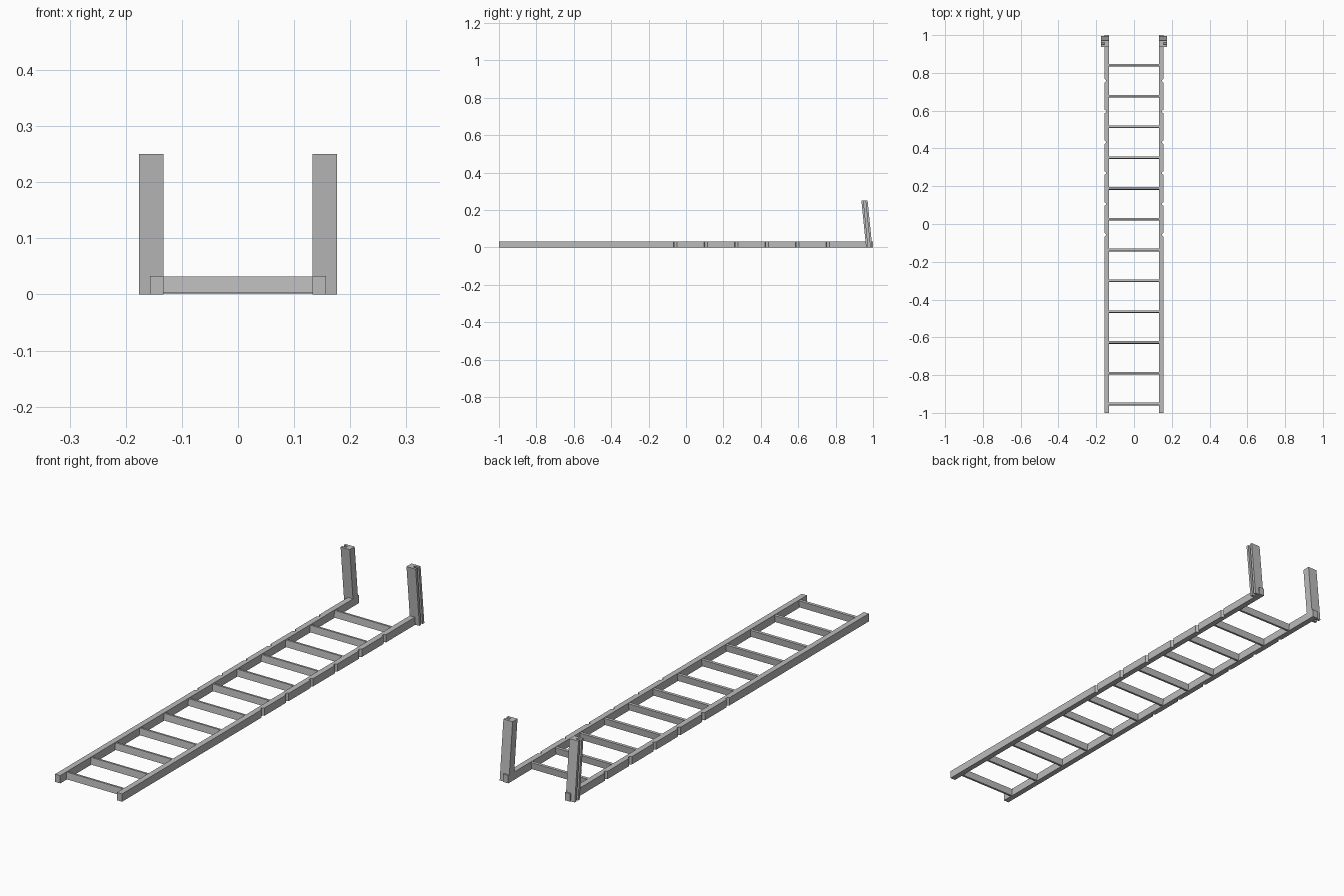
import bpy, bmesh
from math import pi, cos, sin, radians
from mathutils import Matrix

cube = bpy.data.objects.get("Cube")
if cube:
    bpy.data.objects.remove(cube, do_unlink=True)

metal = bpy.data.materials.new("grey metal")
metal.use_nodes = True
GREY = (0.5, 0.5, 0.5, 1)
metal.diffuse_color = GREY
metal.node_tree.nodes["Principled BSDF"].inputs["Base Color"].default_value = GREY

INNER, OUTER, HEIGHT = 0.133, 0.157, 0.033
POST_OUTER, POST_TOP = 0.176, 0.25
PITCH, LAST_RUNG, RUNGS = 0.163, 0.84, 12


def extrude(name, outline, z0, z1, side=1, lean=0.0):
    """Prism from an xy outline, mirrored by side, sheared along y by lean."""
    bm = bmesh.new()
    face = bm.faces.new([bm.verts.new((x * side, y, z0)) for x, y in outline])
    grown = bmesh.ops.extrude_face_region(bm, geom=[face])
    top = [v for v in grown["geom"] if isinstance(v, bmesh.types.BMVert)]
    bmesh.ops.translate(bm, verts=top, vec=(0, lean, z1 - z0))
    bmesh.ops.recalc_face_normals(bm, faces=bm.faces)
    return finish(name, bm)


def finish(name, bm):
    mesh = bpy.data.meshes.new(name)
    bm.to_mesh(mesh)
    bm.free()
    mesh.materials.append(metal)
    obj = bpy.data.objects.new(name, mesh)
    bpy.context.collection.objects.link(obj)
    return obj


# Rail outline with round notches in the outer edge, midway between rungs
rail = [(INNER, 1), (INNER, -1), (OUTER, -1)]
for i in reversed(range(6)):
    y = LAST_RUNG - PITCH * (i + 0.5)
    for k in range(9):
        a = -pi / 2 - pi * k / 8
        rail.append((OUTER + 0.009 * cos(a), y + 0.009 * sin(a)))
rail.append((OUTER, 1))

# Post outline: a block with a slot open to the outside
front, back = 0.963, 0.996
slot_a, slot_b = front + 0.011, back - 0.011
post = [(INNER, front), (POST_OUTER, front), (POST_OUTER, slot_a), (OUTER, slot_a),
        (OUTER, slot_b), (POST_OUTER, slot_b), (POST_OUTER, back), (INNER, back)]

for side, label in ((1, "left"), (-1, "right")):
    extrude(label + "_rail", rail, 0, HEIGHT, side)
    extrude(label + "_post", post, 0, POST_TOP, side, lean=-0.025)

# Rungs: thin bars tipped slightly backwards
for i in range(RUNGS):
    bm = bmesh.new()
    bmesh.ops.create_cube(bm, size=1)
    place = (Matrix.Translation((0, LAST_RUNG - PITCH * i, 0.0165))
             @ Matrix.Rotation(radians(-6), 4, "X")
             @ Matrix.Diagonal((2 * INNER, 0.011, 0.029, 1)))
    bmesh.ops.transform(bm, matrix=place, verts=bm.verts)
    finish(f"rung_{i + 1}", bm)
